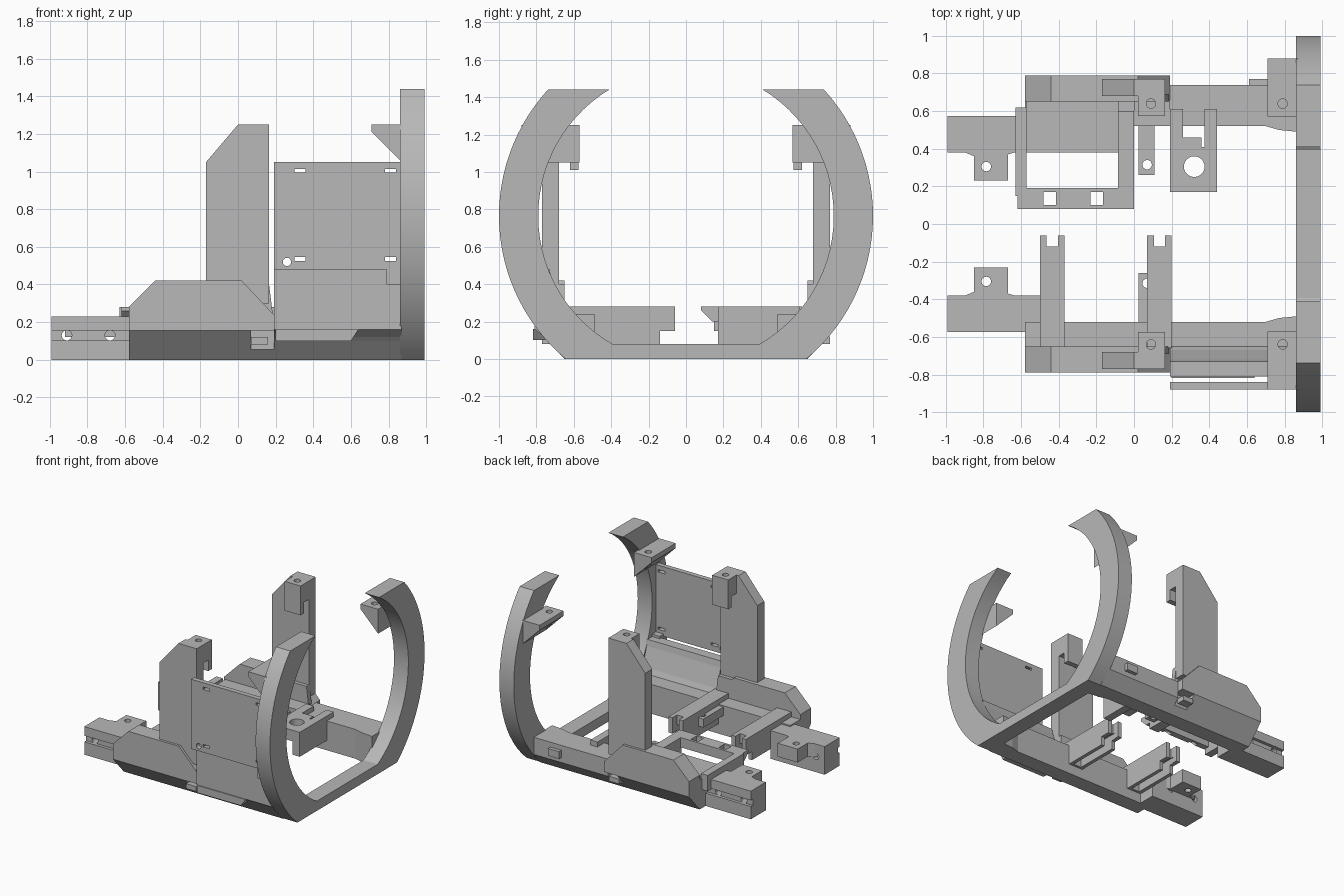
import bpy, bmesh, math
from mathutils import Vector

if "Cube" in bpy.data.objects:
    bpy.data.objects.remove(bpy.data.objects["Cube"])

grey = bpy.data.materials.new("plain grey")
grey.use_nodes = True
COLOUR = (0.48, 0.48, 0.48, 1)
grey.diffuse_color = COLOUR
grey.node_tree.nodes["Principled BSDF"].inputs["Base Color"].default_value = COLOUR


def prism(name, axis, lo, hi, pts):
    """Extrude a flat profile along an axis; points are the other two axes in order."""
    bm = bmesh.new()

    def place(p):
        c = list(p)
        c.insert("xyz".index(axis), lo)
        return c
    face = bm.faces.new([bm.verts.new(place(p)) for p in pts])
    new = bmesh.ops.extrude_face_region(bm, geom=[face])["geom"]
    shift = Vector((0, 0, 0))
    shift["xyz".index(axis)] = hi - lo
    bmesh.ops.translate(bm, vec=shift, verts=[g for g in new if isinstance(g, bmesh.types.BMVert)])
    bmesh.ops.recalc_face_normals(bm, faces=bm.faces)
    mesh = bpy.data.meshes.new(name)
    bm.to_mesh(mesh)
    bm.free()
    mesh.materials.append(grey)
    ob = bpy.data.objects.new(name, mesh)
    bpy.context.collection.objects.link(ob)
    return ob


def box(name, x0, x1, y0, y1, z0, z1):
    return prism(name, "z", z0, z1, [(x0, y0), (x1, y0), (x1, y1), (x0, y1)])


def rod(name, axis, lo, hi, u, v, r):
    ring = [(u + r * math.cos(i * math.tau / 24), v + r * math.sin(i * math.tau / 24)) for i in range(24)]
    return prism(name, axis, lo, hi, ring)


def cut(ob, *cutters):
    """Subtract each cutter and remove it."""
    for c in cutters:
        c.hide_render = True
        mod = ob.modifiers.new("cut", "BOOLEAN")
        mod.operation, mod.solver, mod.object = "DIFFERENCE", "EXACT", c
        bpy.context.view_layer.objects.active = ob
        bpy.ops.object.modifier_apply(modifier=mod.name)
        bpy.data.objects.remove(c)
    return ob


def hole(u, v, r=0.025):
    return rod("hole_cutter", "z", -1, 2, u, v, r)


def smooth(ob):
    bpy.ops.object.select_all(action="DESELECT")
    ob.select_set(True)
    bpy.context.view_layer.objects.active = ob
    bpy.ops.object.shade_smooth_by_angle(angle=math.radians(25))


# Open ring: one profile with flat foot and two cut tips
CZ, OUT, INN, TOP = 0.765, 1.0, 0.79, 1.44


def arc(r, z0, z1, n=28):
    a0, a1 = math.asin((z0 - CZ) / r), math.asin((z1 - CZ) / r)
    return [(r * math.cos(a0 + (a1 - a0) * i / n), CZ + r * math.sin(a0 + (a1 - a0) * i / n))
            for i in range(n + 1)]


half = arc(OUT, 0, TOP) + arc(INN, TOP, 0.08)
ring = prism("open_ring", "x", 0.86, 0.99, half + [(-y, z) for y, z in reversed(half)])
smooth(ring)

# Parts that repeat on both sides
for side, s in (("back", 1), ("front", -1)):
    def sbox(name, x0, x1, y0, y1, z0, z1):
        return box(side + "_" + name, x0, x1, min(s * y0, s * y1), max(s * y0, s * y1), z0, z1)

    def sprism(name, axis, lo, hi, pts):
        if axis == "y":
            lo, hi = sorted((s * lo, s * hi))
        elif axis == "x":
            pts = [(s * y, z) for y, z in pts]
        else:
            pts = [(x, s * y) for x, y in pts]
        return prism(side + "_" + name, axis, lo, hi, pts)

    # Base rail
    sprism("inner_rail", "x", -0.58, 0.2, [(0.52, 0), (0.65, 0), (0.65, 0.24), (0.52, 0.24)])
    sprism("rail", "x", 0.19, 0.87, [(0.52, 0), (0.65, 0), (0.74, 0.1), (0.74, 0.24), (0.52, 0.24)])
    sprism("ring_gusset", "z", 0.0, 0.24, [(0.7, 0.52), (0.77, 0.5), (0.87, 0.49), (0.87, 0.6), (0.7, 0.6)])

    # Side fairing, with a sloped underside
    fairing = sprism("fairing", "y", 0.65, 0.79, [(-0.58, 0), (0.19, 0), (0.19, 0.24), (0.02, 0.42),
                                                 (-0.44, 0.42), (-0.58, 0.28)])
    cut(fairing,
        sprism("slope_cutter", "x", -1, 1, [(0.64, -0.011), (0.85, 0.221), (0.85, -0.1), (0.64, -0.1)]),
        sbox("notch_cutter", 0.07, 0.3, 0.7, 0.9, -0.1, 0.155))
    sbox("fairing_tab", 0.07, 0.16, 0.64, 0.77, 0.08, 0.12)

    # Tower with its clamp block
    sprism("tower", "y", 0.68, 0.77, [(-0.17, 0.3), (0.165, 0.3), (0.165, 1.25), (0, 1.25), (-0.17, 1.05)])
    sprism("tower_foot", "y", 0.65, 0.69, [(-0.17, 0.2), (0.19, 0.2), (0.165, 0.4), (-0.17, 0.4)])
    block = sprism("tower_block", "x", 0.02, 0.165, [(0.575, 1.01), (0.62, 1.01), (0.62, 1.1), (0.7, 1.1),
                                                    (0.7, 1.25), (0.575, 1.25)])
    cut(block, hole(0.09, s * 0.64))

    # Bracket on the ring arm
    bracket = sprism("ring_bracket", "y", 0.57, 0.88, [(0.71, 1.25), (0.71, 1.21), (0.87, 1.05), (0.87, 1.25)])
    cut(bracket, hole(0.79, s * 0.64))

    # End box: side groove, cross holes and a drilled tab
    end = sbox("end_box", -0.99, -0.5, 0.38, 0.575, 0, 0.23)
    cut(end, sbox("groove_cutter", -1.1, -0.58, 0.55, 0.7, 0.105, 0.155),
        *[rod("cross_cutter", "y", -1, 1, x, 0.13, 0.027) for x in (-0.91, -0.68)])
    tab = sprism("end_tab", "z", 0.12, 0.23, [(-0.92, 0.39), (-0.85, 0.36), (-0.85, 0.23), (-0.67, 0.23),
                                             (-0.67, 0.37), (-0.6, 0.39)])
    cut(tab, hole(-0.785, s * 0.305))

    # Small drilled strip beside the tower
    strip = sbox("drilled_strip", 0.025, 0.11, 0.26, 0.53, 0.16, 0.23)
    cut(strip, hole(0.07, s * 0.315))

# Front side: raised panel and slotted wall plate
prism("front_panel", "x", 0.19, 0.87, [(-0.65, 0.01), (-0.76, 0.12), (-0.81, 0.16), (-0.81, 0.48),
                                       (-0.73, 0.48), (-0.72, 0.43), (-0.67, 0.28), (-0.65, 0.24)])
prism("panel_cover", "y", -0.818, -0.75, [(0.2, 0.1), (0.6, 0.1), (0.64, 0.16), (0.2, 0.16)])
plate = box("wall_plate", 0.19, 0.87, -0.88, -0.84, 0.48, 1.05)
cut(plate, rod("round_cutter", "y", -1, -0.7, 0.26, 0.52, 0.022),
    *[box("slot_cutter", x, x + 0.06, -1, -0.7, z - 0.01, z + 0.01)
      for x in (0.3, 0.78) for z in (0.535, 1.005)])
box("wall_plate_lug", 0.79, 0.87, -0.88, -0.79, 0.4, 0.5)

# Front side: two notched arms reaching inward
for name, x0, x1 in (("outer_arm", -0.5, -0.37), ("inner_arm", 0.07, 0.2)):
    arm = prism(name, "x", x0, x1, [(-0.06, 0.28), (-0.06, 0.15), (-0.14, 0.15), (-0.14, 0.08),
                                    (-0.66, 0.08), (-0.66, 0.28)])
    mid = (x0 + x1) / 2
    cut(arm, box("notch_cutter", mid - 0.03, mid + 0.03, -0.12, 0, 0, 1),
        box("trough_cutter", x0 + 0.03, x1 - 0.03, -0.5, -0.1, 0, 0.2))

# Back side: deck and window frame
box("deck", -0.57, -0.08, 0.38, 0.65, 0.15, 0.26)
box("frame_outer_strip", -0.63, -0.57, 0.15, 0.62, 0.15, 0.28)
box("frame_inner_strip", -0.085, 0, 0.18, 0.6, 0.15, 0.28)
bar = prism("frame_bar", "x", -0.62, 0, [(0.08, 0.28), (0.08, 0.26), (0.14, 0.2), (0.19, 0.2), (0.19, 0.28)])
cut(bar, *[box("window_cutter", x, x + 0.065, 0.1, 0.17, 0, 1) for x in (-0.48, -0.23)])
box("deck_step", 0.0, 0.19, 0.52, 0.66, 0.15, 0.26)

# Back side: hanging bracket with a large bore
flange = prism("bore_flange", "z", 0.19, 0.28, [(0.19, 0.17), (0.38, 0.17), (0.38, 0.41), (0.36, 0.41),
                                               (0.36, 0.46), (0.26, 0.46), (0.26, 0.61), (0.19, 0.61)])
cut(flange, hole(0.32, 0.305, 0.055))
box("hanging_plate", 0.375, 0.44, 0.17, 0.61, 0.08, 0.28)
box("rail_clip", 0.61, 0.71, 0.73, 0.77, 0.14, 0.2)
